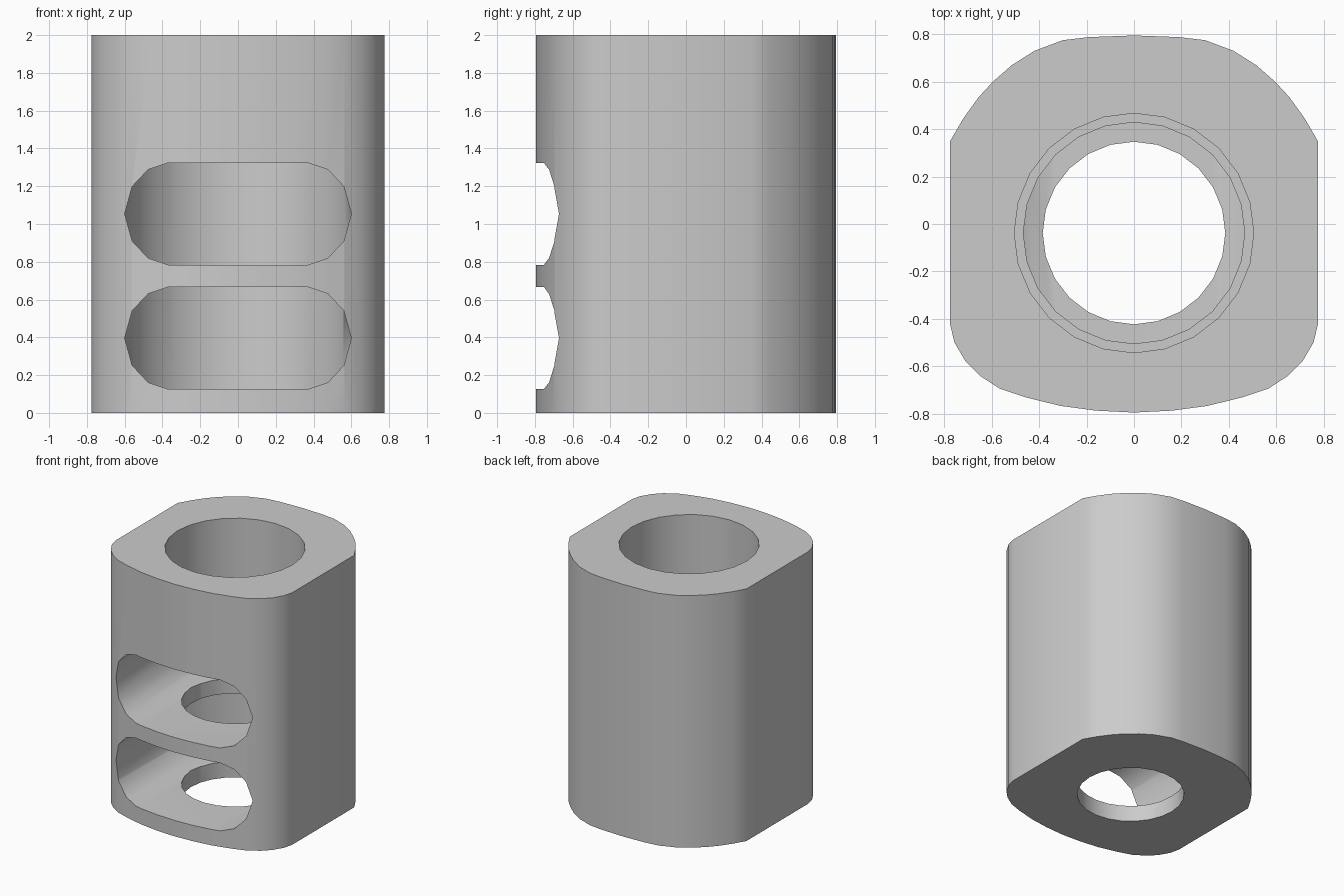
import bpy, bmesh, math
from mathutils import Vector

if "Cube" in bpy.data.objects:
    bpy.data.objects.remove(bpy.data.objects["Cube"])


def prism(name, points, start, direction):
    """Solid made by sweeping a closed outline along one direction."""
    bm = bmesh.new()
    verts = [bm.verts.new(start(a, b)) for a, b in points]
    face = bm.faces.new(verts)
    res = bmesh.ops.extrude_face_region(bm, geom=[face])
    top = [v for v in res["geom"] if isinstance(v, bmesh.types.BMVert)]
    bmesh.ops.translate(bm, verts=top, vec=Vector(direction))
    bmesh.ops.recalc_face_normals(bm, faces=bm.faces)
    mesh = bpy.data.meshes.new(name)
    bm.to_mesh(mesh)
    bm.free()
    obj = bpy.data.objects.new(name, mesh)
    bpy.context.collection.objects.link(obj)
    return obj


def upright(name, points, z0, z1):
    return prism(name, points, lambda x, y: (x, y, z0), (0, 0, z1 - z0))


def circle(r, n=24, cy=-0.038):
    return [(r * math.sin(2 * math.pi * i / n), cy + r * math.cos(2 * math.pi * i / n))
            for i in range(n)]


def boolean(target, cutter, operation):
    cutter.hide_render = True
    bpy.context.view_layer.objects.active = target
    mod = target.modifiers.new("cut", 'BOOLEAN')
    mod.operation = operation
    mod.solver = 'EXACT'
    mod.object = cutter
    bpy.ops.object.modifier_apply(modifier=mod.name)
    bpy.data.objects.remove(cutter, do_unlink=True)


# Outer body: half outline mirrored across x = 0
half = [(0, .795), (.19, .788), (.30, .775), (.42, .73), (.515, .67), (.595, .60),
        (.655, .535), (.72, .445), (.775, .35), (.775, -.425), (.757, -.50),
        (.71, -.58), (.65, -.64), (.565, -.695), (.46, -.73), (.31, -.767),
        (.16, -.787), (0, -.795)]
outline = half + [(-x, y) for x, y in reversed(half[1:-1])]
body = upright("ported_sleeve_body", outline, 0, 2)

# Stepped bore: narrow passage, collar, wide socket
for r, z0, z1 in [(.385, -.1, 1.0), (.467, 1.0, 1.6), (.505, 1.44, 2.1)]:
    boolean(body, upright("bore_cutter", circle(r), z0, z1), 'DIFFERENCE')

# Two front ports: rounded slots with a round back wall
quarter = [(.6, 0), (.56, .145), (.475, .235), (.37, .27)]
upper = quarter + [(-x, z) for x, z in reversed(quarter)]
slot = upper + [(x, -z) for x, z in reversed(upper[1:-1])]
R, CY = .603, -.038
plan = [(-R, -1.1), (R, -1.1)] + [
    (R * math.cos(math.pi * i / 16), CY + R * math.sin(math.pi * i / 16)) for i in range(17)]
for zc in (.396, 1.054):
    port = prism("port_cutter", slot, lambda x, z: (x, -1.0, zc + z), (0, 2, 0))
    boolean(port, upright("port_back", plan, zc - .4, zc + .4), 'INTERSECT')
    boolean(body, port, 'DIFFERENCE')

# Smooth walls with crisp rims
bpy.ops.object.select_all(action='DESELECT')
body.select_set(True)
bpy.context.view_layer.objects.active = body
bpy.ops.object.shade_smooth_by_angle(angle=math.radians(32))
